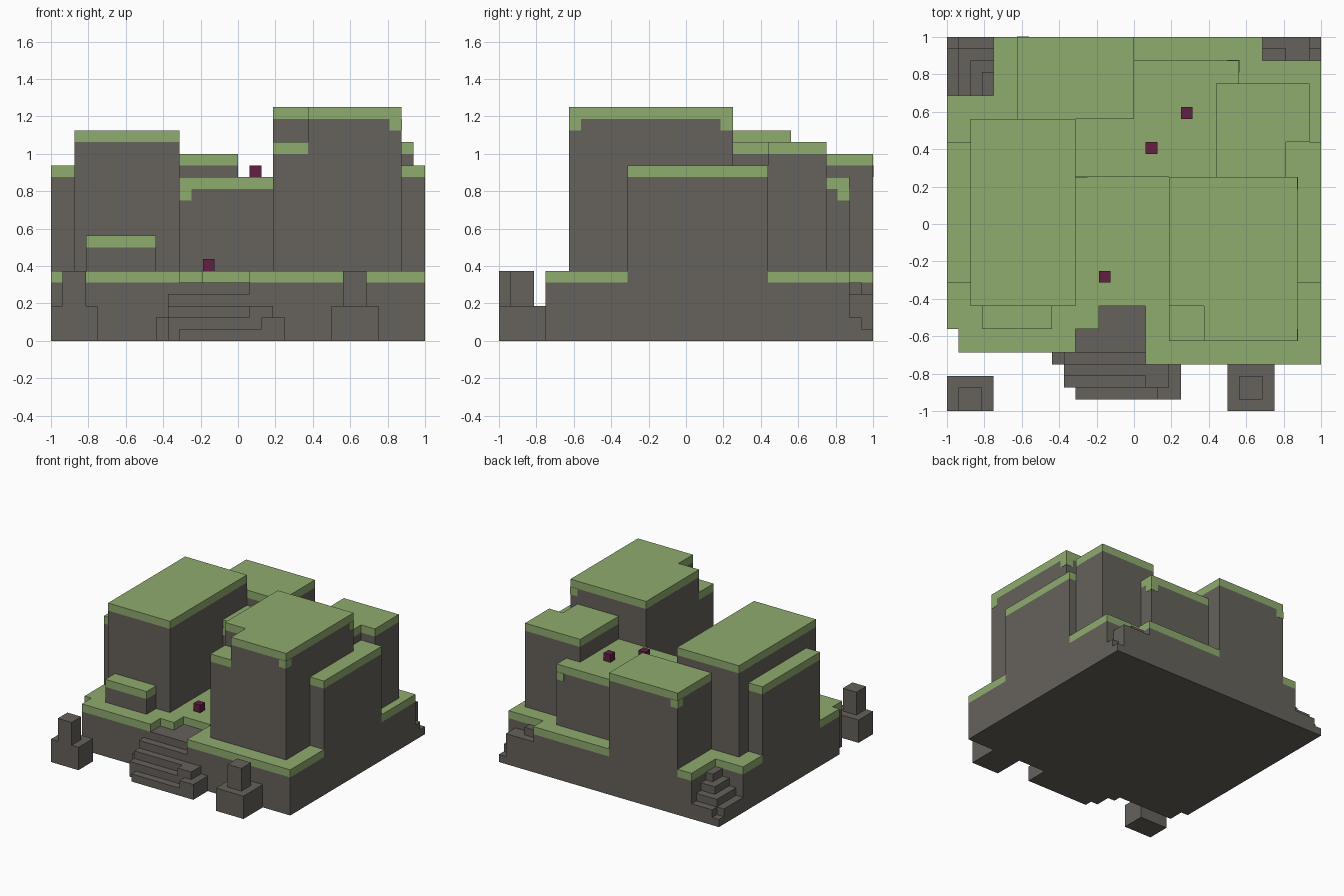
import bpy
import bmesh

U = 1 / 16  # one block unit

cube = bpy.data.objects.get("Cube")
if cube:
    bpy.data.objects.remove(cube, do_unlink=True)


def material(name, rgb):
    mat = bpy.data.materials.new(name)
    mat.use_nodes = True
    color = (*rgb, 1)
    mat.diffuse_color = color
    mat.node_tree.nodes["Principled BSDF"].inputs["Base Color"].default_value = color
    return mat


STONE = material("grey stone", (.133, .122, .106))
GRASS = material("grass green", (.275, .407, .156))
BERRY = material("dark maroon", (.122, .014, .054))


def rect(x0, x1, y0, y1):
    return [(x0, y0), (x1, y0), (x1, y1), (x0, y1)]


def prism(name, outline, levels, mats):
    """Extrude a counter-clockwise outline through levels, one material per band."""
    bm = bmesh.new()
    rings = [[bm.verts.new((x * U, y * U, z * U)) for x, y in outline] for z in levels]
    n = len(outline)
    bm.faces.new(rings[0][::-1])
    for band in range(len(mats)):
        low, high = rings[band], rings[band + 1]
        for i in range(n):
            j = (i + 1) % n
            face = bm.faces.new((low[i], low[j], high[j], high[i]))
            face.material_index = band
    bm.faces.new(rings[-1]).material_index = len(mats) - 1
    mesh = bpy.data.meshes.new(name)
    bm.to_mesh(mesh)
    bm.free()
    for mat in mats:
        mesh.materials.append(mat)
    obj = bpy.data.objects.new(name, mesh)
    bpy.context.collection.objects.link(obj)
    return obj


def turf(name, outline, base, top):
    """Stone block capped with a one-unit grass layer."""
    return prism(name, outline, (base, top - 1, top), (STONE, GRASS))


def stone(name, x0, x1, y0, y1, top):
    return prism(name, rect(x0, x1, y0, y1), (0, top), (STONE,))


# Ground terrace, notched for the stairs and for flush outer walls
turf("ground_terrace", [
    (-16, -9), (-15, -9), (-15, -11), (-5, -11), (-5, -9), (-3, -9), (-3, -7),
    (1, -7), (1, -12), (16, -12), (16, -5), (15, -5), (15, 7), (16, 7),
    (16, 14), (11, 14), (11, 16), (0, 16), (0, 15), (-10, 15), (-10, 16),
    (-12, 16), (-12, 11), (-16, 11), (-16, 7), (-15, 7), (-15, -5), (-16, -5)], 0, 6)

# Raised plateaus
turf("right_plateau", rect(-14, -5, -7, 9), 4, 18)
turf("left_plateau", [(6, -10), (14, -10), (14, 4), (3, 4), (3, -7), (6, -7)], 4, 20)
turf("left_plateau_ledge", rect(3, 6, -10, -7), 4, 17)
turf("middle_plateau", rect(-5, 9, 4, 14), 4, 14)
turf("back_plateau", rect(-10, 0, 9, 16), 0, 16)
turf("back_left_plateau", [(7, 4), (13, 4), (13, 7), (15, 7), (15, 12), (7, 12)], 4, 17)
turf("left_buttress", rect(13, 16, -5, 7), 0, 15)
turf("right_buttress", rect(-16, -13, -5, 7), 0, 15)
turf("front_planter", rect(-13, -7, -9, -7), 5, 9)

# Grass hanging over plateau corners
E = .03
for x, y, top in ((13, -10, 19), (13, 3, 19), (-5, 4, 13), (8, 13, 13), (-10, 15, 15)):
    prism("grass_drip", rect(x - E, x + 1 + E, y - E, y + 1 + E),
          (top - 1, top), (GRASS,))

# Front stairs with stepped side walls
for box in ((-5, 2, -15, -14, 1), (-6, 1, -14, -13, 2), (-6, 1, -13, -12, 3),
            (-6, 1, -12, -11, 4), (-5, 1, -11, -7, 5)):
    stone("front_step", *box)
for box in ((2, 4, -15, -12, 2), (1, 3, -14, -12, 3), (-7, -6, -12, -11, 2)):
    stone("front_step_side", *box)

# Back right corner stairs: nested steps rising inward
stone("corner_step_low", -16, -15, 15, 16, 1)
stone("corner_step_arm", -16, -15, 11, 15, 2)
stone("corner_step_arm", -15, -12, 15, 16, 2)
for i in range(3):
    stone("corner_step", i - 15, -12, 11, 15 - i, 3 + i)

# Back left corner stairs
for box in ((15, 16, 15, 16, 1), (15, 16, 14, 15, 2), (13, 15, 14, 16, 4),
            (11, 13, 15, 16, 4), (11, 13, 14, 15, 5)):
    stone("back_left_step", *box)

# Gate posts
stone("right_post_base", -16, -12, -16, -13, 3)
stone("right_post", -15, -13, -16, -14, 6)
stone("left_post_base", 8, 12, -16, -12, 3)
stone("left_post", 9, 11, -15, -13, 6)

# Small maroon markers
for x, y, z in ((-3, -5, 6), (1, 6, 14), (4, 9, 14)):
    prism("marker", rect(x, x + 1, y, y + 1), (z, z + 1), (BERRY,))
